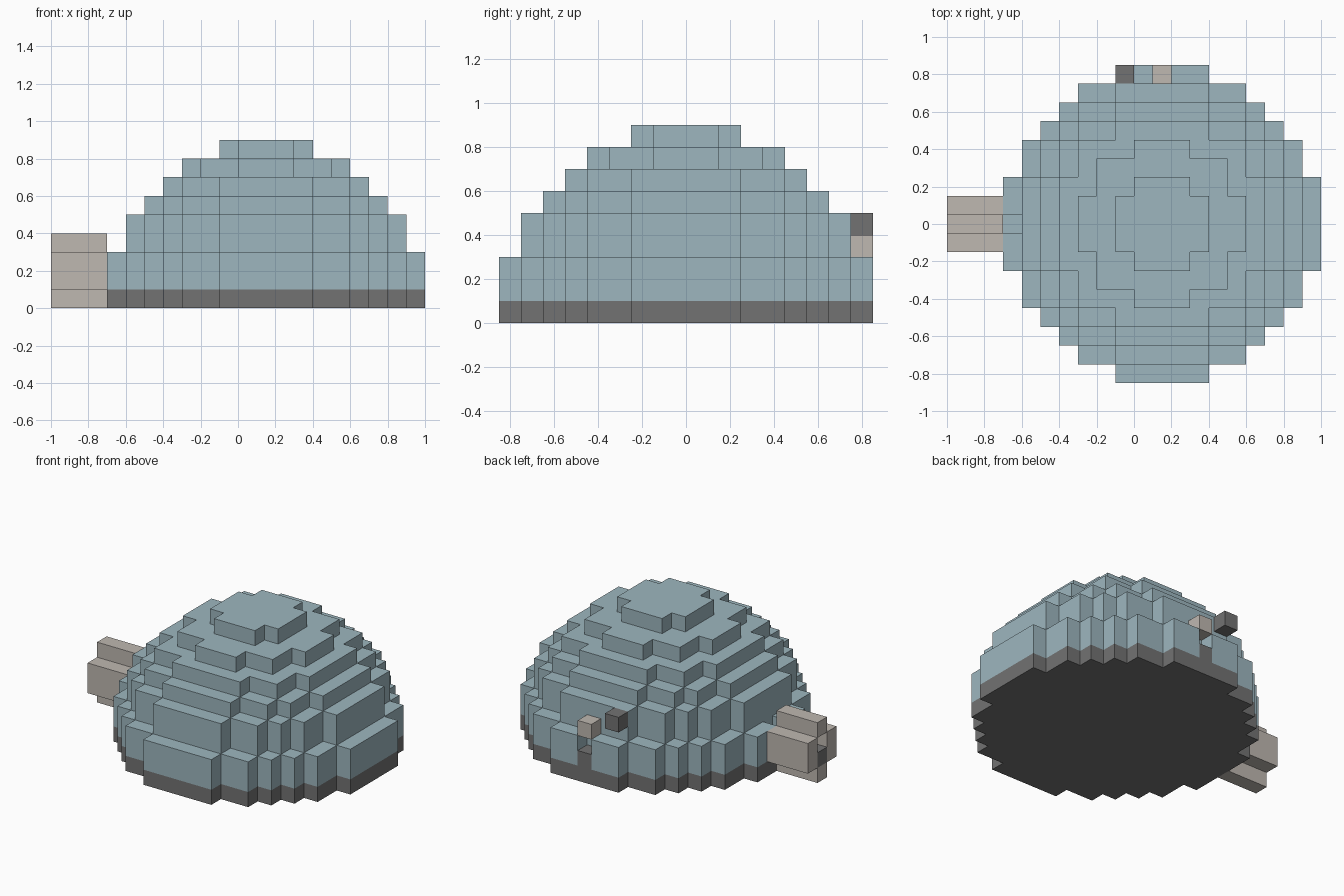
import bpy, bmesh, math
from mathutils import Vector

cube = bpy.data.objects.get("Cube")
if cube:
    bpy.data.objects.remove(cube, do_unlink=True)

U = 0.1               # block size
CENTRE_X = 0.15       # dome axis


def material(name, rgb):
    m = bpy.data.materials.new(name)
    m.use_nodes = True
    m.diffuse_color = (*rgb, 1)
    bsdf = next(n for n in m.node_tree.nodes if n.type == 'BSDF_PRINCIPLED')
    bsdf.inputs["Base Color"].default_value = (*rgb, 1)
    return m


BLUE = material("pale blue", (0.34, 0.47, 0.52))
DARK = material("dark grey", (0.17, 0.17, 0.17))
BEIGE = material("warm beige", (0.52, 0.48, 0.44))


def blocks(name, cells, mat):
    """Skin a set of block cells (x, y, z indices about the dome axis)."""
    bm = bmesh.new()
    corners = {}

    def vert(p):
        key = tuple(round(2 * c) for c in p)
        if key not in corners:
            corners[key] = bm.verts.new((p.x * U + CENTRE_X, p.y * U, p.z * U))
        return corners[key]

    for cell in cells:
        mid = Vector(cell) + Vector((0, 0, 0.5))
        for axis in range(3):
            for sign in (-1, 1):
                n = Vector((0, 0, 0))
                n[axis] = sign
                if tuple(int(a + b) for a, b in zip(cell, n)) in cells:
                    continue
                a = Vector((0, 0, 0))
                a[(axis + 1) % 3] = 0.5
                b = n.cross(a)
                f = mid + n / 2
                bm.faces.new([vert(f - a - b), vert(f + a - b),
                              vert(f + a + b), vert(f - a + b)])
    bmesh.ops.dissolve_limit(bm, angle_limit=math.radians(1),
                             verts=bm.verts[:], edges=bm.edges[:])
    mesh = bpy.data.meshes.new(name)
    bm.to_mesh(mesh)
    bm.free()
    mesh.materials.append(mat)
    obj = bpy.data.objects.new(name, mesh)
    bpy.context.scene.collection.objects.link(obj)
    return obj


def box(xs, ys, zs):
    return {(x, y, z) for x in xs for y in ys for z in zs}


def disc(r2, zs):
    span = range(-8, 9)
    return {c for c in box(span, span, zs) if c[0] ** 2 + c[1] ** 2 <= r2}


# Stepped dome: squared radius of each band of layers
bands = [(70, (1, 2)), (55, (3, 4)), (42, (5,)), (32, (6,)), (18, (7,)), (5, (8,))]
dome = set().union(*(disc(r2, zs) for r2, zs in bands))
dome -= {(0, 8, 1), (0, 8, 2), (-8, 0, 2)}      # rear port and tube notch
blocks("dome", dome, BLUE)

# Dark footing, rising one block inside the rear port
blocks("base", disc(70, (0,)) | {(0, 8, 1)}, DARK)

# Side tube with a cross-shaped outline and an open core
length = range(-11, -8)
tube = box(length, (0,), (0, 3)) | box(length, (-1, 1), (1, 2))
blocks("side_tube", tube, BEIGE)
blocks("tube_core", box(length, (0,), (1,)), DARK)

# Small blocks on the back
blocks("rear_light_block", {(0, 8, 3)}, BEIGE)
blocks("rear_dark_block", {(-2, 8, 4)}, DARK)
